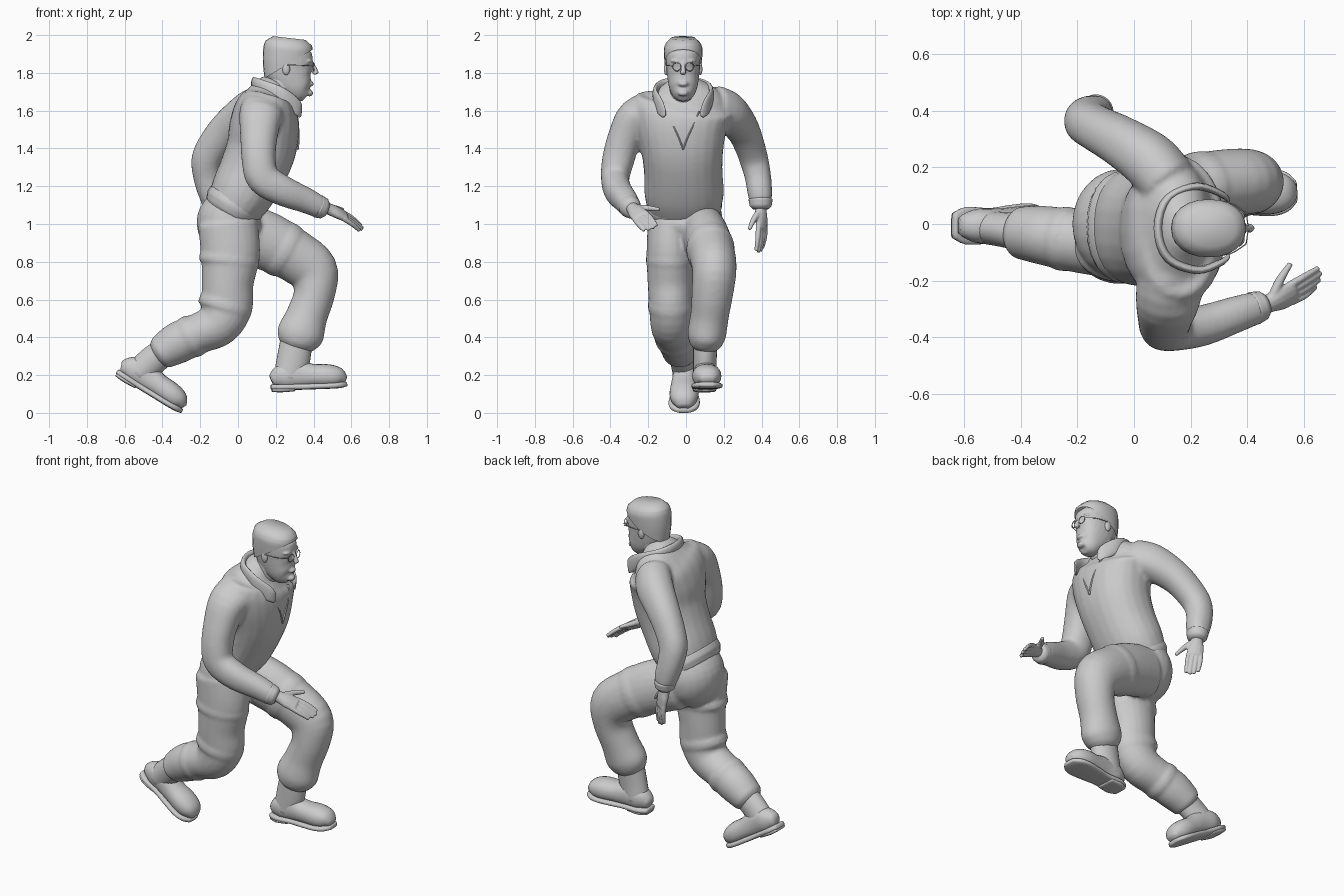
import bpy, bmesh, math
from mathutils import Vector, Matrix

Y, Z = Vector((0, 1, 0)), Vector((0, 0, 1))


def spline(pts, sub):
    # Catmull-Rom through (x, y, z, ra, rb) stations
    P = [pts[0]] + pts + [pts[-1]]
    out = []
    for i in range(1, len(P) - 2):
        a, b, c, d = P[i - 1:i + 3]
        for k in range(sub):
            t = k / sub
            out.append([0.5 * (2 * q + (r - p) * t + (2 * p - 5 * q + 4 * r - s) * t * t
                        + (3 * q - p - 3 * r + s) * t ** 3) for p, q, r, s in zip(a, b, c, d)])
    out.append(list(pts[-1]))
    return out


def loft(bm, pts, ref=Y, n=2.0, seg=24, sub=4, mat=None):
    """Domed tube; rb is the radius along ref, ra across it, n the superellipse power."""
    st = spline([tuple(p) for p in pts], sub)
    pos = [Vector(s[:3]) for s in st]
    rings = []
    for i, s in enumerate(st):
        t = (pos[min(i + 1, len(st) - 1)] - pos[max(i - 1, 0)]).normalized()
        rings.append((pos[i], t, s[3], s[4]))
    p, t, a, b = rings[0]
    rings.insert(0, (p - t * min(a, b) * 0.3, t, a * 0.7, b * 0.7))
    p, t, a, b = rings[-1]
    rings.append((p + t * min(a, b) * 0.3, t, a * 0.7, b * 0.7))
    loops = []
    for p, t, a, b in rings:
        u = (ref - t * ref.dot(t)).normalized()
        v = t.cross(u)
        ring = []
        for k in range(seg):
            w = 2 * math.pi * k / seg
            c, q = math.cos(w), math.sin(w)
            co = p + u * b * math.copysign(abs(c) ** (2 / n), c) + v * a * math.copysign(abs(q) ** (2 / n), q)
            ring.append(bm.verts.new(mat @ co if mat else co))
        loops.append(ring)
    for r0, r1 in zip(loops, loops[1:]):
        for k in range(seg):
            bm.faces.new((r0[k], r0[(k + 1) % seg], r1[(k + 1) % seg], r1[k]))
    bm.faces.new(loops[0])
    bm.faces.new(loops[-1])


def finish(name, bm, voxel=0, smooth=4):
    bmesh.ops.recalc_face_normals(bm, faces=bm.faces)
    for f in bm.faces:
        f.smooth = True
    me = bpy.data.meshes.new(name)
    bm.to_mesh(me)
    bm.free()
    ob = bpy.data.objects.new(name, me)
    bpy.context.collection.objects.link(ob)
    if voxel:
        r = ob.modifiers.new("fuse", 'REMESH')
        r.mode, r.voxel_size, r.use_smooth_shade = 'VOXEL', voxel, True
        s = ob.modifiers.new("soften", 'SMOOTH')
        s.factor, s.iterations = 0.5, smooth
    return ob


def part(name, *tubes, voxel=0, smooth=4, **kw):
    bm = bmesh.new()
    for t in tubes:
        loft(bm, t, **kw)
    return finish(name, bm, voxel, smooth)


def ball(bm, c, r):
    bmesh.ops.create_uvsphere(bm, u_segments=16, v_segments=10, radius=1,
                              matrix=Matrix.Translation(c) @ Matrix.Diagonal((*r, 1)))


# Jacket: torso and both sleeves fused
torso = [(-.025, -.01, 1.10, .148, .195), (.02, -.01, 1.18, .168, .21), (.08, -.015, 1.3, .178, .208),
         (.125, -.02, 1.42, .185, .22), (.14, -.025, 1.54, .185, .25), (.145, -.02, 1.625, .165, .268),
         (.16, -.01, 1.69, .12, .21), (.185, -.015, 1.76, .075, .10)]
right_sleeve = [(.135, -.17, 1.61, .13, .095), (.12, -.265, 1.58, .115, .10), (.11, -.325, 1.47, .098, .09),
                (.11, -.36, 1.35, .09, .085), (.135, -.375, 1.255, .088, .075), (.24, -.36, 1.19, .08, .072),
                (.36, -.32, 1.14, .068, .064), (.43, -.297, 1.105, .06, .058)]
left_sleeve = [(.12, .15, 1.635, .115, .10), (.055, .225, 1.605, .11, .10), (-.05, .295, 1.525, .095, .088),
               (-.125, .335, 1.435, .087, .08), (-.165, .36, 1.355, .082, .076), (-.163, .38, 1.27, .075, .07),
               (-.145, .39, 1.19, .07, .066), (-.135, .395, 1.14, .06, .06)]
part("jacket", torso, right_sleeve, left_sleeve, voxel=.011, smooth=6, n=2.2)
part("jacket_hem", [(-.05, -.01, 1.075, .142, .187), (-.03, -.01, 1.105, .156, .2), (-.01, -.01, 1.14, .154, .196)],
     n=2.2)
part("sleeve_cuffs", [(.425, -.298, 1.108, .062, .06), (.455, -.288, 1.096, .055, .052)],
     [(-.135, .395, 1.145, .063, .064), (-.132, .395, 1.11, .056, .058)])

# Collar, swept round the neck, and the front opening
half = [(.33, .085, 1.585, .005, .012), (.305, .108, 1.635, .012, .042), (.22, .133, 1.70, .014, .042),
        (.12, .09, 1.745, .016, .036)]
back = [(.085, -.015, 1.76, .016, .033)]
mirror = [(x, -.03 - y, z, a, b) for x, y, z, a, b in half]
part("collar", half + back + mirror[::-1], ref=Z, seg=14)
part("front_opening", *[[(.296, -.015 + s * .085, 1.61, .007, .004), (.316, -.015 + s * .05, 1.53, .007, .004),
                         (.319, -.015 + s * .022, 1.47, .007, .004), (.315, -.015, 1.41, .007, .004)]
                        for s in (-1, 1)], seg=8)

# Trousers: pelvis, both legs and cloth folds fused
pelvis = [(-.02, 0, 1.13, .135, .175), (-.045, 0, 1.04, .172, .195), (-.045, 0, .95, .155, .18), (-.03, 0, .88, .10, .13)]
back_leg = [(-.055, -.085, 1.02, .158, .118), (-.04, -.085, .86, .157, .124), (-.055, -.083, .70, .137, .12),
            (-.06, -.08, .58, .137, .115), (-.105, -.075, .485, .12, .113), (-.21, -.06, .435, .107, .11),
            (-.32, -.04, .385, .11, .105), (-.41, -.03, .33, .09, .092)]
front_leg = [(.0, .085, .98, .155, .118), (.15, .115, .925, .155, .122), (.30, .14, .845, .14, .122),
             (.395, .15, .765, .135, .117), (.405, .14, .65, .11, .11), (.365, .125, .53, .11, .102),
             (.33, .11, .43, .125, .102), (.315, .105, .375, .10, .085)]
folds = [[(-.045, -.085, .84, .161, .128), (-.048, -.085, .81, .161, .128)],
         [(-.062, -.08, .60, .145, .122), (-.072, -.08, .565, .145, .122)],
         [(-.23, -.055, .427, .115, .115), (-.26, -.05, .413, .115, .115)],
         [(.22, .127, .89, .153, .128), (.26, .133, .868, .15, .128)]]
part("trousers", pelvis, back_leg, front_leg, *folds, voxel=.011, smooth=6)

# Boots: shaft in world space, shoe and sole in foot space
part("boot_shafts", [(.31, .103, .40, .085, .065), (.292, .10, .29, .088, .062), (.268, .10, .2, .08, .062)],
     [(-.39, -.03, .34, .075, .068), (-.46, -.02, .285, .078, .062), (-.53, -.01, .22, .075, .06)])
upper = [(.012, 0, .062, .04, .04), (.06, 0, .078, .068, .06), (.14, 0, .085, .074, .062), (.22, 0, .077, .062, .07),
         (.30, 0, .072, .062, .077), (.355, 0, .064, .052, .066), (.388, 0, .05, .026, .04)]
sole = [(.0, 0, .024, .014, .045), (.05, 0, .022, .016, .066), (.15, 0, .02, .016, .064), (.22, 0, .02, .016, .074),
        (.31, 0, .02, .016, .083), (.365, 0, .022, .016, .07), (.397, 0, .025, .012, .04)]
heel = [(.005, 0, .01, .012, .045), (.05, 0, .008, .014, .062), (.12, 0, .01, .013, .058)]
for name, loc, pitch, yaw in (("front", (.178, .095, .128), 2, 3), ("back", (-.65, -.005, .212), -31.5, -1)):
    m = (Matrix.Translation(loc) @ Matrix.Rotation(math.radians(yaw), 4, 'Z')
         @ Matrix.Rotation(math.radians(-pitch), 4, 'Y'))
    part(name + "_shoe", upper, mat=m, n=2.2)
    part(name + "_sole", sole, heel, mat=m, n=3.5)


# Hands: wrist, palm, four fingers and a thumb
def hand(name, w, d, s, curl, length):
    w, d = Vector(w), Vector(d).normalized()
    s = Vector(s)
    s = (s - d * s.dot(d)).normalized()
    n = d.cross(s) * curl
    bm = bmesh.new()

    def limb(*st):
        loft(bm, [(*(w + d * a + s * b + n * c), r1, r2) for a, b, c, r1, r2 in st], ref=s, seg=12)
    limb((-.05, 0, 0, .034, .034), (0, 0, 0, .03, .035), (.05, 0, 0, .027, .046), (.105, 0, .003, .02, .046))
    for i, k in enumerate((.95, 1, .93, .78)):
        o = .034 - i * .0225
        limb((.09, o, .002, .015, .013), (.10 + length * .45 * k, o * 1.1, .01, .013, .012),
             (.10 + length * k, o, .028, .010, .010))
    limb((.02, .025, 0, .018, .018), (.06, .065, .01, .016, .015), (.115, .105, .018, .010, .010))
    finish(name, bm, .005, 2)


hand("right_hand", (.48, -.28, 1.095), (.16, .07, -.07), (-.2, .75, .5), -1, .13)
hand("left_hand", (-.13, .395, 1.09), (.05, .02, -.24), (.8, -.45, 0), 1, .125)

# Neck and head
part("neck", [(.18, -.015, 1.66, .085, .085), (.22, -.015, 1.73, .078, .074), (.255, -.015, 1.82, .082, .074)])
bm = bmesh.new()
c = -.015
loft(bm, [(.352, c, 1.70, .045, .045), (.334, c, 1.715, .066, .062), (.315, c, 1.74, .085, .074),
          (.29, c, 1.78, .110, .082), (.272, c, 1.83, .124, .088), (.268, c, 1.88, .128, .092),
          (.265, c, 1.92, .123, .092), (.265, c, 1.95, .10, .075)], n=2.2)
loft(bm, [(.388, c, 1.87, .012, .011), (.404, c, 1.835, .016, .012), (.412, c, 1.812, .017, .017)], seg=12)
ball(bm, (.384, c, 1.757), (.018, .026, .014))
ball(bm, (.378, c, 1.708), (.02, .028, .018))
for s in (-1, 1):
    ball(bm, (.372, c + s * .036, 1.878), (.022, .032, .008))
finish("head", bm, .006, 5)
bm = bmesh.new()
for s in (-1, 1):
    ball(bm, (.255, c + s * .09, 1.835), (.02, .012, .032))
finish("ears", bm)

# Hair: flat-topped cap cut by a sloping hairline
bm = bmesh.new()
loft(bm, [(.262, c, 1.74, .115, .086), (.262, c, 1.84, .128, .096), (.262, c, 1.90, .131, .101),
          (.266, c, 1.945, .131, .102), (.269, c, 1.972, .124, .092)], n=2.2)
bmesh.ops.bisect_plane(bm, geom=bm.verts[:] + bm.edges[:] + bm.faces[:], plane_co=(.395, 0, 1.938),
                       plane_no=(-.14, 0, .235), clear_inner=True)
finish("hair", bm)

# Glasses: two rims, bridge and temples
for s in (-1, 1):
    bpy.ops.mesh.primitive_torus_add(location=(.400, c + s * .034, 1.847), rotation=(0, math.pi / 2, s * .15),
                                     major_radius=.022, minor_radius=.0022, major_segments=24, minor_segments=6)
    bpy.context.object.name = "glasses_rim"
    bpy.ops.object.shade_smooth()
part("glasses_frame", [(.403, c - .012, 1.85, .0022, .0022), (.403, c + .012, 1.85, .0022, .0022)],
     *[[(.396, c + s * .056, 1.852, .0022, .0022), (.34, c + s * .09, 1.855, .0022, .0022),
        (.26, c + s * .097, 1.857, .0022, .0022)] for s in (-1, 1)], ref=Z, seg=8)

# Stand the figure on the ground
bpy.context.view_layer.update()
low = min((o.matrix_world @ v.co).z for o in bpy.data.objects for v in o.data.vertices)
for o in bpy.data.objects:
    o.location.z -= low
